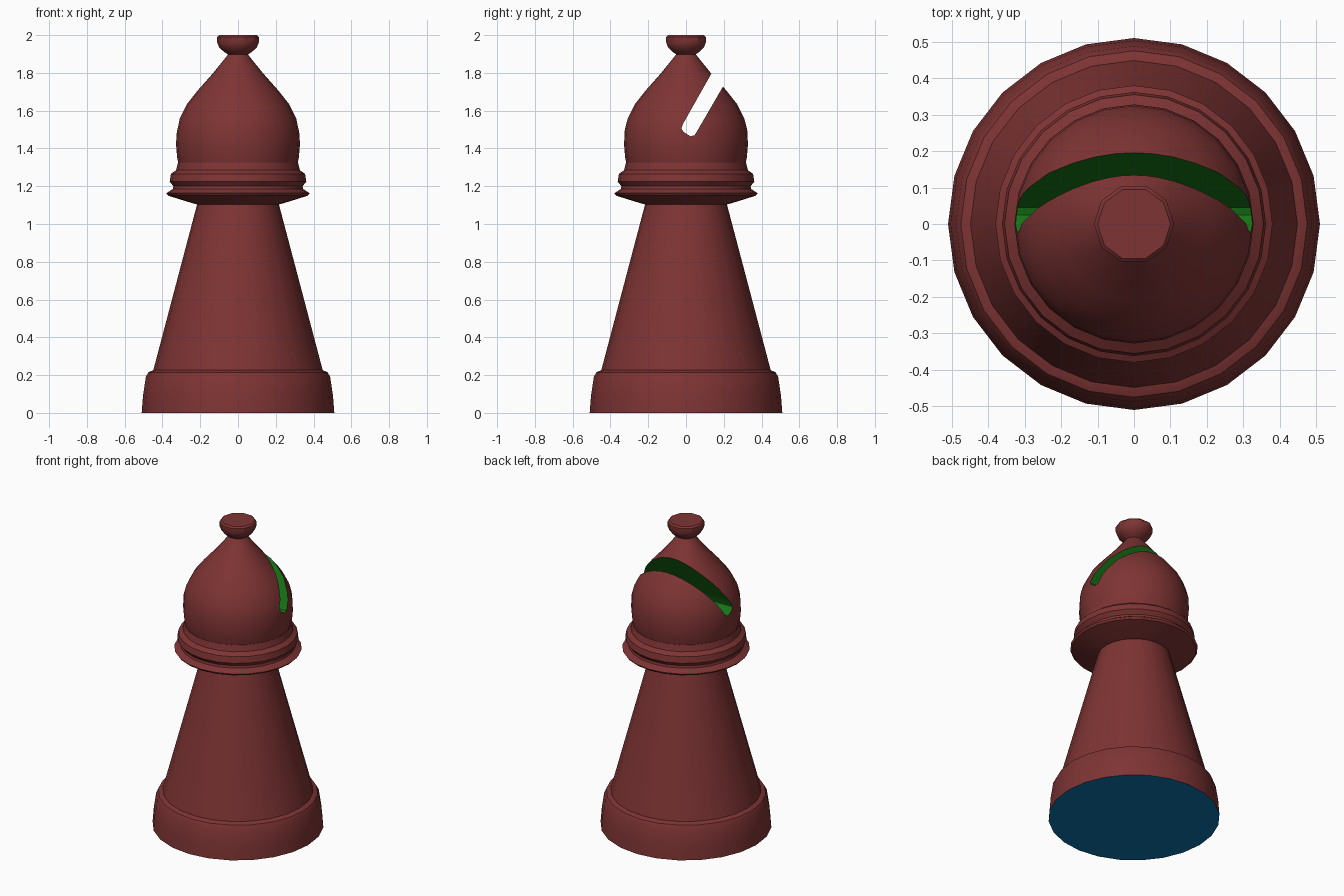
import bpy, bmesh, math

cube = bpy.data.objects.get("Cube")
if cube:
    bpy.data.objects.remove(cube, do_unlink=True)


def material(name, rgb):
    mat = bpy.data.materials.new(name)
    mat.use_nodes = True
    colour = (*rgb, 1)
    mat.diffuse_color = colour
    mat.node_tree.nodes["Principled BSDF"].inputs["Base Color"].default_value = colour
    return mat


MAROON = material("maroon", (0.21, 0.034, 0.034))
GREEN = material("green", (0.008, 0.17, 0.008))
BLUE = material("blue", (0.004, 0.17, 0.42))


def make_object(name, bm, mats):
    bmesh.ops.recalc_face_normals(bm, faces=bm.faces)
    mesh = bpy.data.meshes.new(name)
    bm.to_mesh(mesh)
    bm.free()
    for mat in mats:
        mesh.materials.append(mat)
    obj = bpy.data.objects.new(name, mesh)
    bpy.context.collection.objects.link(obj)
    return obj


def lathe(name, profile, sides=24, mats=(MAROON,)):
    """Closed solid of revolution from (radius, height) points, bottom to top."""
    bm = bmesh.new()
    rings = []
    for r, z in profile:
        angles = [math.tau * i / sides for i in range(sides)]
        rings.append([bm.verts.new((r * math.cos(a), r * math.sin(a), z)) for a in angles])
    for low, high in zip(rings, rings[1:]):
        for i in range(sides):
            j = (i + 1) % sides
            bm.faces.new((low[i], low[j], high[j], high[i]))
    bottom = bm.faces.new(rings[0][::-1])
    bm.faces.new(rings[-1])
    bottom.material_index = len(mats) - 1
    return make_object(name, bm, mats)


def smooth(obj, degrees=35):
    bpy.ops.object.select_all(action="DESELECT")
    obj.select_set(True)
    bpy.context.view_layer.objects.active = obj
    bpy.ops.object.shade_smooth_by_angle(angle=math.radians(degrees))


# Foot with the coloured underside
base = lathe("base", [(0.51, 0), (0.503, 0.09), (0.488, 0.19), (0.475, 0.215), (0.44, 0.23)],
             mats=(MAROON, BLUE))

# Tapered stem
stem = lathe("stem", [(0.45, 0.22), (0.215, 1.11)])

# Flared collar with a rounded ring above it
collar = lathe("collar", [(0.2, 1.1), (0.235, 1.108), (0.37, 1.15), (0.38, 1.163),
                          (0.345, 1.185), (0.342, 1.2), (0.362, 1.225), (0.355, 1.265),
                          (0.328, 1.285), (0.318, 1.325)])

# Pointed head
head = lathe("head", [(0.31, 1.3), (0.322, 1.35), (0.328, 1.42), (0.324, 1.5), (0.308, 1.56),
                      (0.27, 1.635), (0.215, 1.705), (0.135, 1.795), (0.05, 1.9), (0.05, 1.93)])

# Slanted slot cut through the head, with coloured walls
outline = [(-0.016, 1.53), (-0.024, 1.505), (-0.012, 1.487), (0.024, 1.464),
           (0.045, 1.47), (0.055, 1.485), (0.3, 1.907), (0.21, 1.93)]
bm = bmesh.new()
slot_face = bm.faces.new([bm.verts.new((-0.5, y, z)) for y, z in outline])
extruded = bmesh.ops.extrude_face_region(bm, geom=[slot_face])["geom"]
bmesh.ops.translate(bm, vec=(1, 0, 0),
                    verts=[v for v in extruded if isinstance(v, bmesh.types.BMVert)])
cutter = make_object("slot_cutter", bm, [GREEN])
cutter.hide_render = True
cut = head.modifiers.new("slot", "BOOLEAN")
cut.operation = "DIFFERENCE"
cut.solver = "EXACT"
cut.material_mode = "TRANSFER"
cut.object = cutter
bpy.context.view_layer.objects.active = head
bpy.ops.object.modifier_apply(modifier=cut.name)
bpy.data.objects.remove(cutter, do_unlink=True)

# Button on top
knob = lathe("knob", [(0.05, 1.895), (0.075, 1.912), (0.1, 1.935), (0.11, 1.96),
                      (0.11, 1.99), (0.1, 2.0)], sides=10)

for part in (base, stem, collar, head, knob):
    smooth(part)
